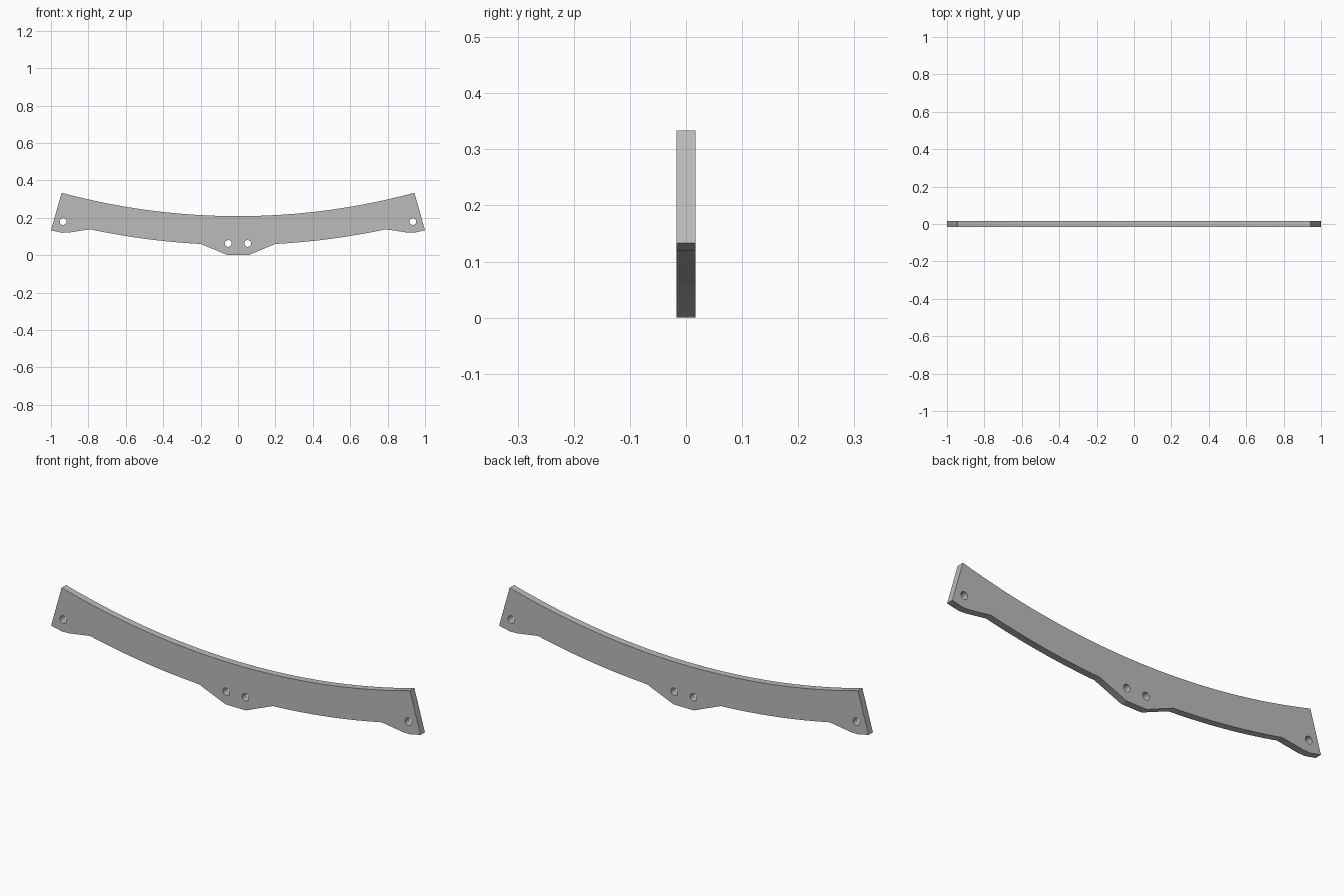
import bpy, bmesh, math

cube = bpy.data.objects.get("Cube")
if cube:
    bpy.data.objects.remove(cube, do_unlink=True)

HALF_THICK = 0.017
CENTRE_Z = 3.83          # shared centre of all the arcs

grey = bpy.data.materials.new("plain grey")
grey.use_nodes = True
colour = (0.5, 0.5, 0.5, 1)
grey.diffuse_color = colour
grey.node_tree.nodes["Principled BSDF"].inputs["Base Color"].default_value = colour


def arc(radius, x0, x1, steps):
    """Points on the lower side of a circle about the shared centre."""
    a0, a1 = math.asin(x0 / radius), math.asin(x1 / radius)
    angles = [a0 + (a1 - a0) * i / steps for i in range(steps + 1)]
    return [(radius * math.sin(a), CENTRE_Z - radius * math.cos(a)) for a in angles]


def prism(name, outline, half):
    """Extrude an x-z outline along y."""
    bm = bmesh.new()
    face = bm.faces.new([bm.verts.new((x, -half, z)) for x, z in outline])
    moved = bmesh.ops.extrude_face_region(bm, geom=[face])["geom"]
    bmesh.ops.translate(bm, vec=(0, 2 * half, 0),
                        verts=[v for v in moved if isinstance(v, bmesh.types.BMVert)])
    bmesh.ops.recalc_face_normals(bm, faces=bm.faces)
    mesh = bpy.data.meshes.new(name)
    bm.to_mesh(mesh)
    bm.free()
    mesh.materials.append(grey)
    obj = bpy.data.objects.new(name, mesh)
    bpy.context.collection.objects.link(obj)
    return obj


# Right half of the lower edge: centre tab, curved span, end tab
lower = arc(3.83, 0, 0.055, 2) + arc(3.775, 0.2, 0.79, 16)
lower += [(0.9, 0.122), (0.94, 0.12), (1.0, 0.133)]
mirrored = [(-x, z) for x, z in reversed(lower[1:])]
upper = arc(3.621, 0.943, -0.943, 48)
bar = prism("curved_bar", mirrored + lower + upper, HALF_THICK)

# Bolt holes: a pair in the centre tab and one at each end
for x, z in ((0.052, 0.063), (0.935, 0.18)):
    for side in (-1, 1):
        ring = [(side * x + 0.018 * math.cos(a), z + 0.018 * math.sin(a))
                for a in (math.tau * i / 32 for i in range(32))]
        cutter = prism("hole_cutter", ring, HALF_THICK * 2)
        cutter.hide_render = True
        cutter.hide_set(True)
        cut = bar.modifiers.new("bolt_hole", 'BOOLEAN')
        cut.operation = 'DIFFERENCE'
        cut.solver = 'EXACT'
        cut.object = cutter

# Bake the holes and remove the cutters
bpy.context.view_layer.update()
baked = bpy.data.meshes.new_from_object(
    bar.evaluated_get(bpy.context.evaluated_depsgraph_get()))
bar.modifiers.clear()
bar.data = baked
for obj in [o for o in bpy.data.objects if o.name.startswith("hole_cutter")]:
    bpy.data.objects.remove(obj, do_unlink=True)

# Smooth the arcs, keep the corners crisp
bpy.ops.object.select_all(action='DESELECT')
bar.select_set(True)
bpy.context.view_layer.objects.active = bar
bpy.ops.object.shade_smooth_by_angle(angle=math.radians(20))
